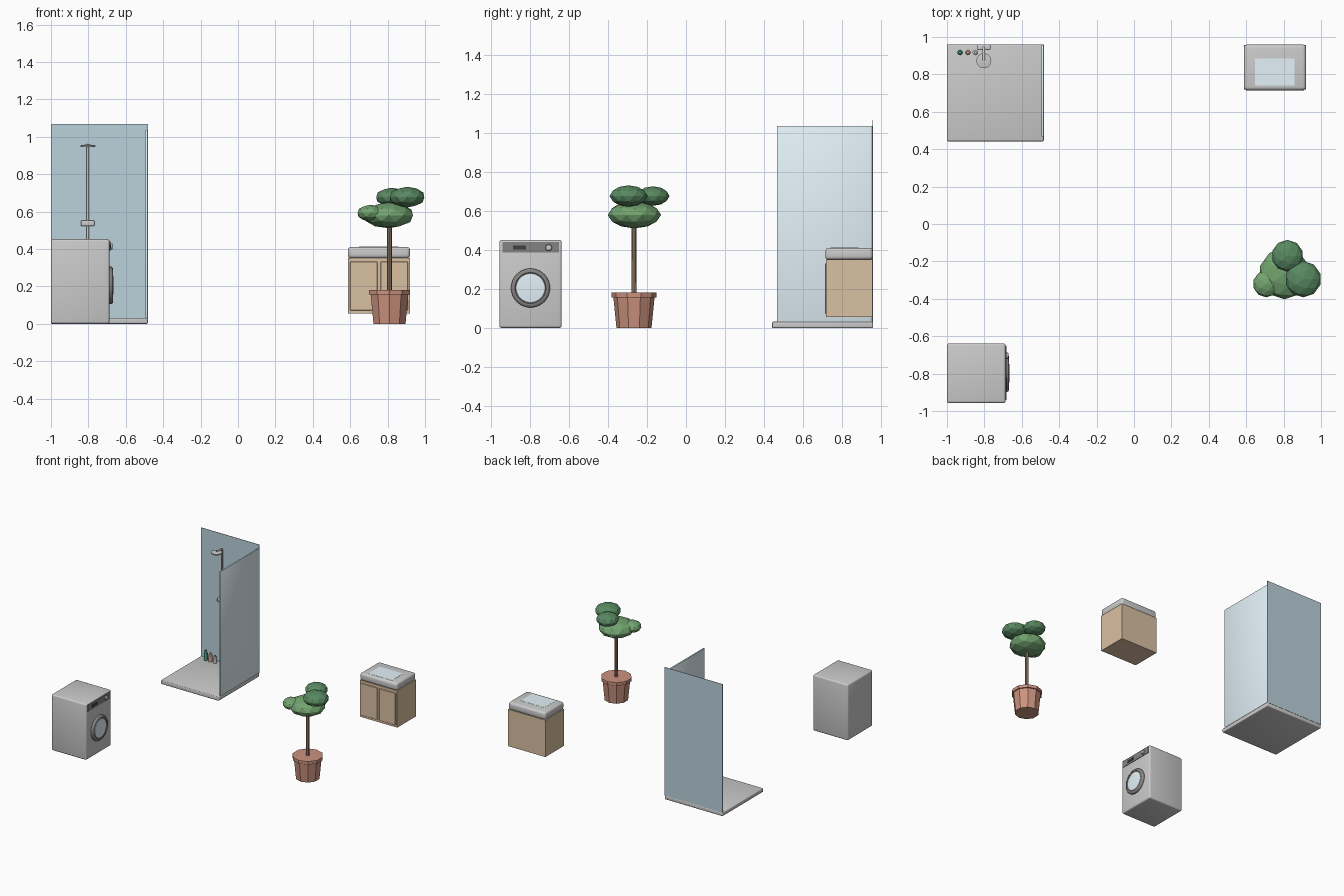
import bpy, bmesh
from math import pi, sin, cos

if "Cube" in bpy.data.objects:
    bpy.data.objects.remove(bpy.data.objects["Cube"])

def mat(name, r, g, b):
    m = bpy.data.materials.new(name)
    m.diffuse_color = (r, g, b, 1)
    m.use_nodes = True
    m.node_tree.nodes["Principled BSDF"].inputs["Base Color"].default_value = m.diffuse_color
    return m

GLASS = mat("pale_glass", 0.77, 0.89, 0.95)
WALL = mat("blue_wall", 0.5, 0.65, 0.72)
WOOD = mat("wood", 0.70, 0.53, 0.36)
TERRACOTTA = mat("terracotta", 0.6, 0.29, 0.21)
BARK = mat("bark", 0.35, 0.25, 0.16)
LEAF = mat("leaf_light", 0.17, 0.37, 0.16)
LEAF_DARK = mat("leaf_dark", 0.10, 0.25, 0.12)
DARK = mat("dark_trim", 0.24, 0.23, 0.22)
BLACK = mat("display_black", 0.05, 0.05, 0.055)
TEAL = mat("teal", 0.08, 0.32, 0.25)
SALMON = mat("salmon", 0.75, 0.35, 0.28)

def finish(name, bm, material, loc=(0, 0, 0), rot=(0, 0, 0)):
    me = bpy.data.meshes.new(name)
    bm.normal_update()
    bm.to_mesh(me)
    bm.free()
    ob = bpy.data.objects.new(name, me)
    bpy.context.collection.objects.link(ob)
    ob.location, ob.rotation_euler = loc, rot
    if material:
        me.materials.append(material)
    return ob

def smooth(ob, angle=0.6):
    bpy.ops.object.select_all(action='DESELECT')
    ob.select_set(True)
    bpy.context.view_layer.objects.active = ob
    bpy.ops.object.shade_smooth_by_angle(angle=angle)

def box(name, x, y, z, material=None, bevel=0, segments=3):
    """Box given by its (min, max) on each axis."""
    bm = bmesh.new()
    bmesh.ops.create_cube(bm, size=1)
    for v in bm.verts:
        v.co = [a[0] + (c + 0.5) * (a[1] - a[0]) for a, c in zip((x, y, z), v.co)]
    if bevel:
        bmesh.ops.bevel(bm, geom=bm.edges[:], offset=bevel, segments=segments,
                        profile=0.5, affect='EDGES')
    ob = finish(name, bm, material)
    if bevel:
        smooth(ob)
    return ob

def lathe(name, profile, loc, sides=32, material=None, rot=(0, 0, 0), flat=False):
    """Revolve (radius, height) points around z and cap both ends."""
    bm = bmesh.new()
    rings = [[bm.verts.new((r * sin(2 * pi * i / sides), r * cos(2 * pi * i / sides), h))
              for i in range(sides)] for r, h in profile]
    for a, b in zip(rings, rings[1:]):
        for i in range(sides):
            j = (i + 1) % sides
            bm.faces.new((a[i], a[j], b[j], b[i]))
    bm.faces.new(rings[0])
    bm.faces.new(rings[-1])
    bmesh.ops.recalc_face_normals(bm, faces=bm.faces[:])
    ob = finish(name, bm, material, loc, rot)
    if not flat:
        smooth(ob)
    return ob

def leaf_blob(name, loc, r, rz, material):
    bm = bmesh.new()
    bmesh.ops.create_icosphere(bm, subdivisions=2, radius=1)
    bmesh.ops.scale(bm, vec=(r, r, rz), verts=bm.verts[:])
    return finish(name, bm, material, loc)

# Washing machine, door facing +x
FACE_X = (0, pi / 2, 0)
box("washer_body", (-1, -0.687), (-0.958, -0.638), (0, 0.452), None, 0.012)
box("washer_panel", (-0.69, -0.683), (-0.942, -0.652), (0.388, 0.441), DARK)
box("washer_display", (-0.685, -0.680), (-0.887, -0.82), (0.403, 0.424), BLACK)
lathe("washer_knob", [(0.017, 0), (0.017, 0.011), (0.014, 0.014)],
      (-0.684, -0.705, 0.413), 24, None, FACE_X)
lathe("washer_door_ring", [(0.1, 0), (0.1, 0.010), (0.097, 0.015), (0.090, 0.019),
                           (0.080, 0.019), (0.075, 0.015)],
      (-0.687, -0.798, 0.205), 40, DARK, FACE_X)
lathe("washer_door_glass", [(0.076, 0), (0.074, 0.004), (0.05, 0.006), (0.015, 0.007)],
      (-0.673, -0.798, 0.205), 40, GLASS, FACE_X)

# Shower enclosure
box("shower_tray", (-1, -0.482), (0.442, 0.96), (0, 0.032), None, 0.006)
box("shower_back_wall", (-1, -0.482), (0.957, 0.96), (0.03, 1.068), WALL)
box("shower_side_glass", (-0.495, -0.482), (0.467, 0.957), (0.03, 1.037), GLASS, 0.004, 2)

# Shower riser pipe with bent arm
cu = bpy.data.curves.new("shower_pipe", 'CURVE')
cu.dimensions = '3D'
cu.bevel_depth, cu.bevel_resolution, cu.use_fill_caps = 0.007, 3, True
path = [(0.943, 0.42), (0.943, 0.94), (0.939, 0.952), (0.928, 0.956), (0.873, 0.956)]
sp = cu.splines.new('POLY')
sp.points.add(len(path) - 1)
for p, (y, z) in zip(sp.points, path):
    p.co = (-0.803, y, z, 1)
bpy.context.collection.objects.link(bpy.data.objects.new("shower_pipe", cu))

lathe("shower_head", [(0.038, 0), (0.04, 0.003), (0.04, 0.009), (0.012, 0.013)],
      (-0.803, 0.873, 0.945), 32)
box("shower_mixer", (-0.84, -0.767), (0.93, 0.958), (0.522, 0.552), None, 0.006)

# Bottles on the tray
for name, x, h, m in (("teal", -0.93, 0.08, TEAL), ("salmon", -0.888, 0.068, SALMON),
                      ("white", -0.848, 0.06, None)):
    lathe(name + "_bottle", [(0.015, 0), (0.015, h * 0.75), (0.008, h * 0.83), (0.008, h)],
          (x, 0.917, 0.032), 16, m)

# Vanity cabinet with basin
box("vanity_cabinet", (0.587, 0.92), (0.719, 0.958), (0.055, 0.352), WOOD)
for side, x in (("left", (0.598, 0.746)), ("right", (0.761, 0.909))):
    box("vanity_door_" + side, x, (0.713, 0.721), (0.072, 0.332), WOOD, 0.003, 1)
box("basin", (0.587, 0.92), (0.715, 0.959), (0.350, 0.411), None, 0.018, 4)
box("basin_bowl", (0.646, 0.857), (0.741, 0.885), (0.395, 0.412), GLASS)

# Potted tree
PX, PY = 0.81, -0.267
lathe("pot", [(0.09, 0), (0.106, 0.16)], (PX, PY, 0), 10, TERRACOTTA, flat=True)
lathe("pot_rim", [(0.115, 0), (0.115, 0.025)], (PX, PY, 0.156), 10, TERRACOTTA, flat=True)
lathe("trunk", [(0.013, 0), (0.012, 0.40)], (PX, PY, 0.17), 8, BARK, flat=True)
leaf_blob("leaves_main", (0.805, -0.265, 0.58), 0.137, 0.069, LEAF)
leaf_blob("leaves_small", (0.708, -0.32, 0.592), 0.072, 0.044, LEAF)
leaf_blob("leaves_right", (0.904, -0.295, 0.677), 0.097, 0.055, LEAF_DARK)
leaf_blob("leaves_back", (0.82, -0.17, 0.677), 0.085, 0.05, LEAF_DARK)
